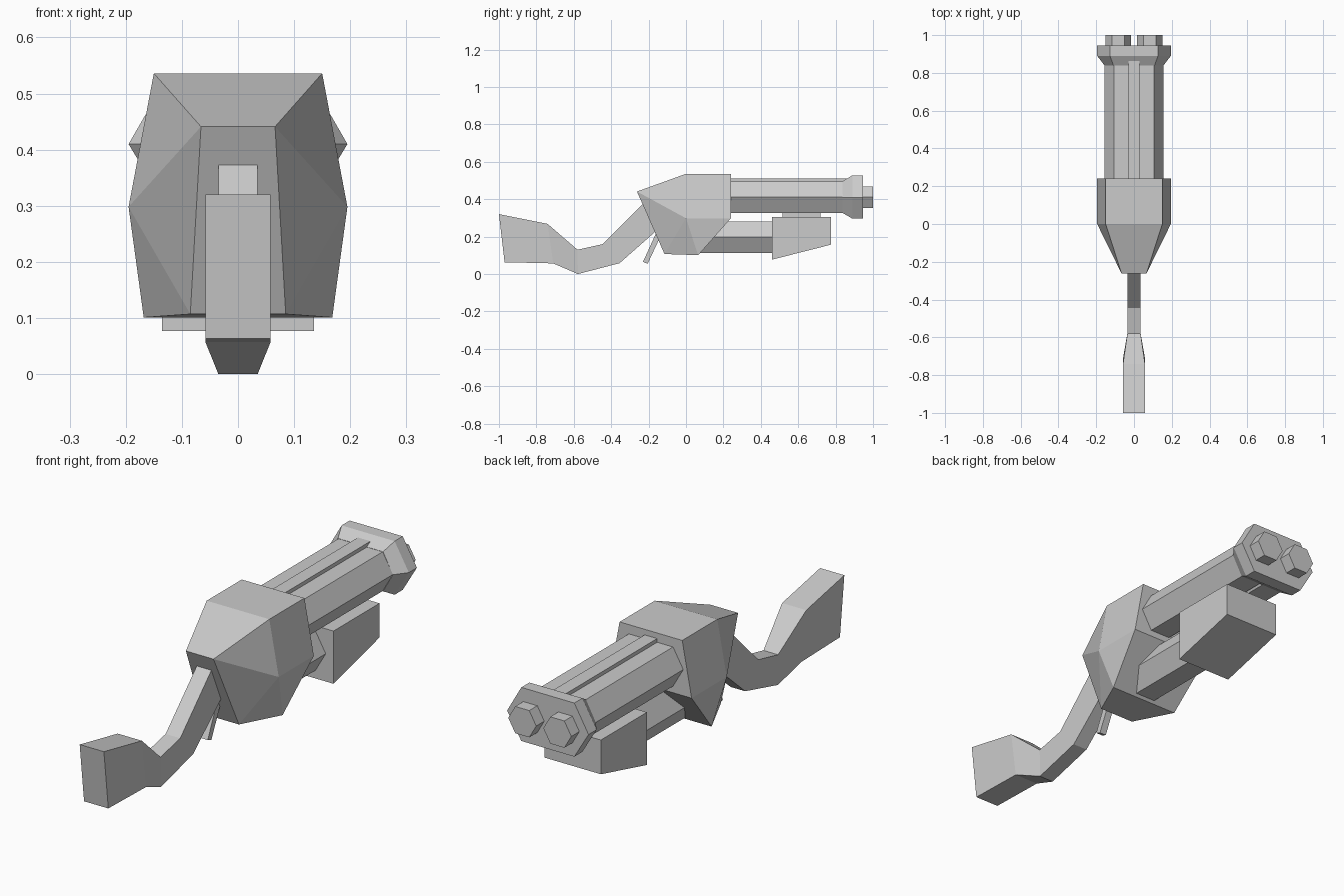
import bpy, bmesh, math

if "Cube" in bpy.data.objects:
    bpy.data.objects.remove(bpy.data.objects["Cube"])


def finish(name, bm):
    bmesh.ops.recalc_face_normals(bm, faces=bm.faces)
    me = bpy.data.meshes.new(name)
    bm.to_mesh(me)
    bm.free()
    ob = bpy.data.objects.new(name, me)
    bpy.context.collection.objects.link(ob)
    return ob


def loft(name, rings):
    """Join matching rings of points with flat sides and cap both ends."""
    bm = bmesh.new()
    vs = [[bm.verts.new(p) for p in r] for r in rings]
    n = len(vs[0])
    for a, b in zip(vs, vs[1:]):
        for i in range(n):
            j = (i + 1) % n
            bm.faces.new((a[i], a[j], b[j], b[i]))
    bm.faces.new(vs[0])
    bm.faces.new(vs[-1])
    return finish(name, bm)


def extrude_profile(name, pts, half):
    """Side profile of (y, z) points, extruded across x."""
    return loft(name, [[(x, y, z) for y, z in pts] for x in (-half, half)])


def box(name, half, y0, y1, z0, z1):
    return extrude_profile(name, [(y0, z0), (y1, z0), (y1, z1), (y0, z1)], half)


def hex_tube(name, x, z, r, y0, y1):
    ring = [(x + r * math.cos(i * math.pi / 3), z + r * math.sin(i * math.pi / 3))
            for i in range(6)]
    return loft(name, [[(a, y, b) for a, b in ring] for y in (y0, y1)])


def wide_hex(y, w, flat, z0, z1, zm=0.41):
    return [(w, y, zm), (flat, y, z1), (-flat, y, z1),
            (-w, y, zm), (-flat, y, z0), (flat, y, z0)]


# Faceted receiver: convex shell around mirrored corner points
bm = bmesh.new()
for x, y, z in [(0.15, 0, 0.536), (0.15, 0.24, 0.536), (0.195, 0, 0.298),
                (0.195, 0.24, 0.298), (0.168, 0.065, 0.101),
                (0.066, -0.262, 0.441), (0.085, -0.115, 0.107)]:
    for s in (-1, 1):
        bm.verts.new((s * x, y, z))
bmesh.ops.convex_hull(bm, input=bm.verts)
bmesh.ops.dissolve_limit(bm, angle_limit=0.01, verts=bm.verts, edges=bm.edges)
finish("receiver", bm)

# Stock and grip: (top y, top z, bottom y, bottom z, half width)
sections = [(-1.0, 0.32, -0.97, 0.063, 0.058), (-0.74, 0.268, -0.71, 0.057, 0.058),
            (-0.58, 0.13, -0.578, 0.0, 0.035), (-0.445, 0.16, -0.355, 0.058, 0.035),
            (-0.21, 0.395, -0.12, 0.265, 0.035)]
loft("stock", [[(-w, ty, tz), (w, ty, tz), (w, by, bz), (-w, by, bz)]
               for ty, tz, by, bz, w in sections])

# Trigger
extrude_profile("trigger", [(-0.23, 0.065), (-0.205, 0.055),
                            (-0.13, 0.215), (-0.155, 0.23)], 0.016)

# Twin barrels with their muzzle tips
for side, s in (("left", -1), ("right", 1)):
    hex_tube("barrel_" + side, s * 0.057, 0.411, 0.098, 0.2, 0.9)
    hex_tube("muzzle_" + side, s * 0.084, 0.411, 0.067, 0.92, 1.0)

# Top rib and flared muzzle collar
box("top_rib", 0.03, 0.2, 0.865, 0.42, 0.512)
loft("muzzle_collar", [wide_hex(0.838, 0.155, 0.108, 0.326, 0.497),
                       wide_hex(0.89, 0.195, 0.127, 0.296, 0.528),
                       wide_hex(0.945, 0.195, 0.127, 0.296, 0.528)])

# Lower tube, wedge foregrip and the spacer up to the barrels
hex_tube("lower_tube", 0, 0.197, 0.098, 0.07, 0.5)
extrude_profile("foregrip", [(0.46, 0.305), (0.775, 0.305),
                             (0.775, 0.157), (0.46, 0.077)], 0.135)
box("foregrip_spacer", 0.06, 0.515, 0.72, 0.29, 0.35)
